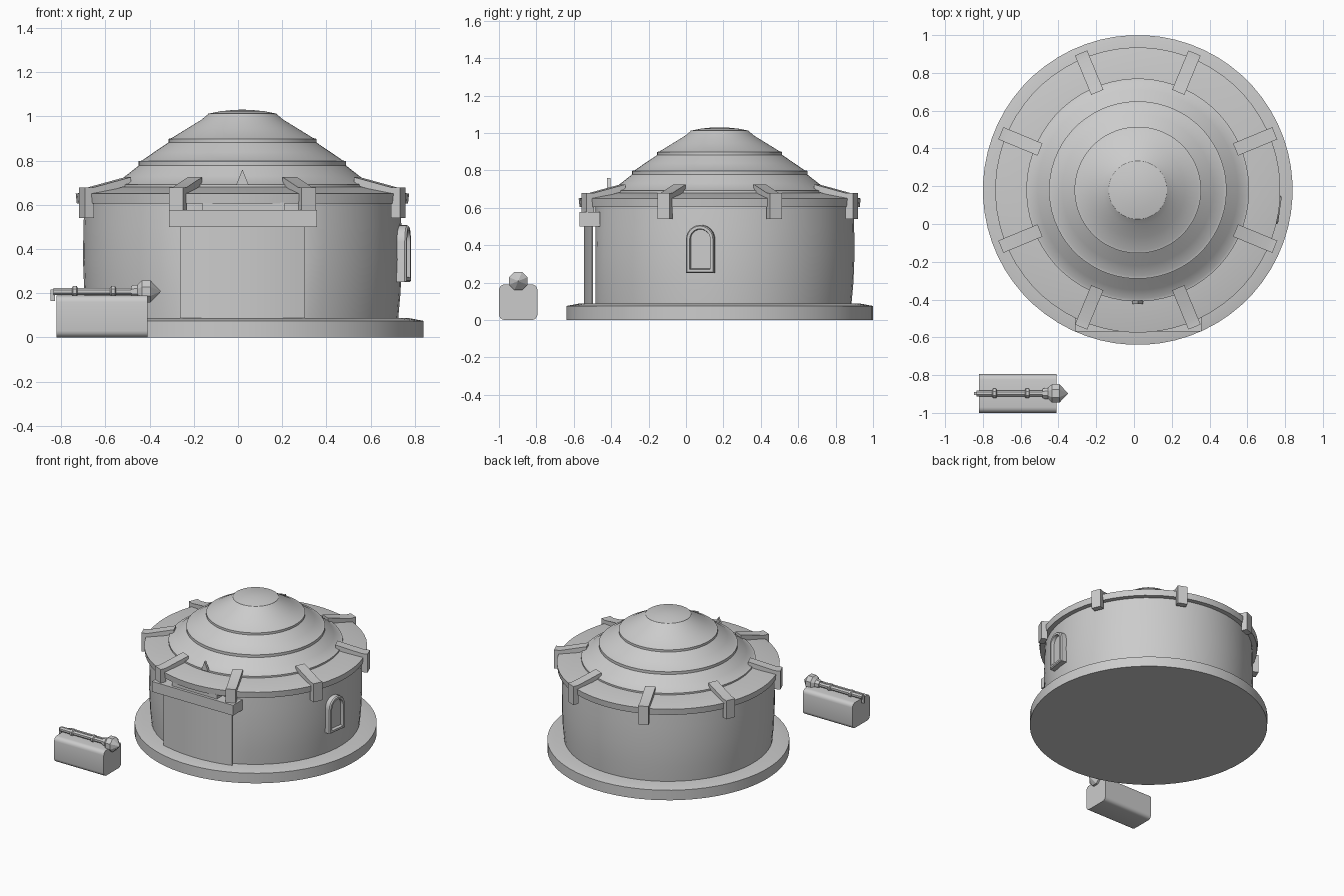
import bpy, bmesh, math
from mathutils import Matrix, Vector

if "Cube" in bpy.data.objects:
    bpy.data.objects.remove(bpy.data.objects["Cube"], do_unlink=True)

GREY = (0.6, 0.6, 0.6, 1)
stone = bpy.data.materials.new("plain grey")
stone.use_nodes = True
stone.diffuse_color = GREY
stone.node_tree.nodes["Principled BSDF"].inputs["Base Color"].default_value = GREY

CX, CY = 0.02, 0.18
HUT = Matrix.Translation((CX, CY, 0))
parts = []


def finish(name, bm, matrix=Matrix()):
    bmesh.ops.transform(bm, matrix=matrix, verts=bm.verts)
    bmesh.ops.recalc_face_normals(bm, faces=bm.faces)
    mesh = bpy.data.meshes.new(name)
    bm.to_mesh(mesh)
    bm.free()
    mesh.materials.append(stone)
    ob = bpy.data.objects.new(name, mesh)
    bpy.context.collection.objects.link(ob)
    parts.append(ob)
    return ob


def lathe(name, profile, sides=64, matrix=HUT, front_limit=None):
    """Spin (radius, height) points around z; ends are closed on the axis."""
    bm = bmesh.new()
    rings = []
    for r, z in profile:
        ring = []
        for i in range(sides):
            a = math.tau * (i + 0.5) / sides
            y = r * math.sin(a)
            if front_limit is not None:
                y = max(y, front_limit)
            ring.append(bm.verts.new((r * math.cos(a), y, z)))
        rings.append(ring)
    for lo, hi in zip(rings, rings[1:]):
        for i in range(sides):
            j = (i + 1) % sides
            bm.faces.new((lo[i], lo[j], hi[j], hi[i]))
    bm.faces.new(rings[0])
    bm.faces.new(rings[-1])
    return finish(name, bm, matrix)


def extrude(name, outline, depth, matrix=Matrix()):
    """Extrude an (x, y) outline along +z."""
    bm = bmesh.new()
    face = bm.faces.new([bm.verts.new((x, y, 0)) for x, y in outline])
    out = bmesh.ops.extrude_face_region(bm, geom=[face])
    verts = [v for v in out["geom"] if isinstance(v, bmesh.types.BMVert)]
    bmesh.ops.translate(bm, verts=verts, vec=(0, 0, depth))
    return finish(name, bm, matrix)


def box(name, lo, hi):
    outline = [(lo[0], lo[1]), (hi[0], lo[1]), (hi[0], hi[1]), (lo[0], hi[1])]
    return extrude(name, outline, hi[2] - lo[2], Matrix.Translation((0, 0, lo[2])))


def axes(x, y, z, origin):
    """Matrix that maps local axes to the given directions."""
    m = Matrix((x, y, z)).transposed().to_4x4()
    m.translation = Vector(origin)
    return m


# Plinth, wall with a flattened front, eave and stepped roof
lathe("plinth", [(0.82, 0), (0.82, 0.075), (0.75, 0.088), (0.6, 0.088)])
lathe("wall", [(0.705, 0.08), (0.716, 0.2), (0.722, 0.35), (0.72, 0.5), (0.715, 0.62)],
      front_limit=-0.665)
lathe("eave", [(0.7, 0.605), (0.75, 0.605), (0.755, 0.65), (0.59, 0.68), (0.5, 0.68)])
lathe("lower_roof", [(0.59, 0.66), (0.59, 0.692), (0.575, 0.695), (0.53, 0.73), (0.46, 0.785)])
lathe("middle_roof", [(0.47, 0.775), (0.47, 0.797), (0.455, 0.8), (0.4, 0.838), (0.33, 0.885)])
lathe("upper_roof", [(0.335, 0.88), (0.335, 0.898), (0.32, 0.902), (0.25, 0.945), (0.185, 0.985),
                     (0.155, 1.01)])
lathe("roof_cap", [(0.157, 1.005), (0.155, 1.012), (0.1, 1.023), (0.04, 1.029), (0.01, 1.03)])

# Eight rafters with hooked ends over the eave
hook = [(0.56, 0.69), (0.56, 0.725), (0.745, 0.678), (0.785, 0.678), (0.785, 0.54),
        (0.742, 0.54), (0.742, 0.645)]
for i in range(8):
    a = math.radians(22.5 + 45 * i)
    out = Vector((math.cos(a), math.sin(a), 0))
    side = Vector((math.sin(a), -math.cos(a), 0))
    origin = Vector((CX, CY, 0)) - side * 0.035
    extrude(f"rafter_{i + 1}", hook, 0.07, axes(out, (0, 0, 1), side, origin))

# Curved door slab, lintel and the block above it
half = 0.283
arc = [(half * t / 6, -0.545 + 0.042 * (t / 6) ** 2) for t in range(-6, 7)]
door = arc + [(half, -0.497), (-half, -0.497)]
extrude("door", door, 0.425, Matrix.Translation((CX, 0, 0.085)))
box("lintel", (-0.312, -0.57, 0.5), (0.358, -0.46, 0.577))
box("lintel_block", (-0.16, -0.55, 0.575), (0.21, -0.46, 0.61))

# Small pointed fin on the roof front
extrude("roof_fin", [(-0.028, 0), (0.028, 0), (0, 0.07)], 0.018,
        axes((1, 0, 0), (0, 0, 1), (0, -1, 0), (CX, -0.405, 0.69)))


# Arched side window: raised frame around a recessed pane
def arch(w, bottom, spring):
    curve = [(w * math.cos(math.pi * k / 12), spring + w * math.sin(math.pi * k / 12))
             for k in range(13)]
    return [(-w, bottom), (w, bottom)] + curve


tilt = math.radians(-8)
normal = Vector((math.cos(tilt), math.sin(tilt), 0))
across = Vector((-math.sin(tilt), math.cos(tilt), 0))
place = axes(across, (0, 0, 1), normal, Vector((CX, CY, 0)) + normal * 0.70)
bm = bmesh.new()
layers = [(0.076, 0.25, 0), (0.076, 0.25, 0.052), (0.07, 0.257, 0.06), (0.055, 0.271, 0.06),
          (0.052, 0.274, 0.037)]
loops = [[bm.verts.new((x, y, d)) for x, y in arch(w, b, 0.432)] for w, b, d in layers]
for lo, hi in zip(loops, loops[1:]):
    for i in range(len(lo)):
        j = (i + 1) % len(lo)
        bm.faces.new((lo[i], lo[j], hi[j], hi[i]))
bm.faces.new(loops[0])
bm.faces.new(loops[-1])
bmesh.ops.remove_doubles(bm, verts=bm.verts, dist=0.0001)
finish("side_window", bm, place)

# Chest with rounded long edges
chest = []
for k in range(4):
    sx, sy = ((1, 1), (-1, 1), (-1, -1), (1, -1))[k]
    for s in range(5):
        a = math.pi / 2 * (k + s / 4)
        chest.append((sx * 0.073 + 0.03 * math.cos(a), sy * 0.065 + 0.03 * math.sin(a)))
extrude("chest", chest, 0.41, axes((0, 1, 0), (0, 0, 1), (1, 0, 0), (-0.82, -0.897, 0.095)))

# Mace lying along the chest
lying = axes((0, 1, 0), (0, 0, 1), (1, 0, 0), (0, -0.897, 0.208))
lathe("mace_handle", [(0.018, -0.835), (0.018, -0.47)], 8, lying)
for i, x in enumerate((-0.738, -0.565)):
    lathe(f"mace_ring_{i + 1}", [(0.018, x - 0.013), (0.027, x - 0.008), (0.027, x + 0.008),
                                 (0.018, x + 0.013)], 8, lying)
lathe("mace_head", [(0.025, -0.485), (0.032, -0.47), (0.032, -0.455), (0.053, -0.435),
                    (0.053, -0.395), (0.002, -0.35)], 8, lying)
box("mace_tail", (-0.848, -0.905, 0.165), (-0.828, -0.889, 0.216))

# Smooth shading with sharp edges kept
bpy.ops.object.select_all(action="DESELECT")
for ob in parts:
    ob.select_set(True)
bpy.context.view_layer.objects.active = parts[0]
bpy.ops.object.shade_smooth_by_angle(angle=math.radians(28))
